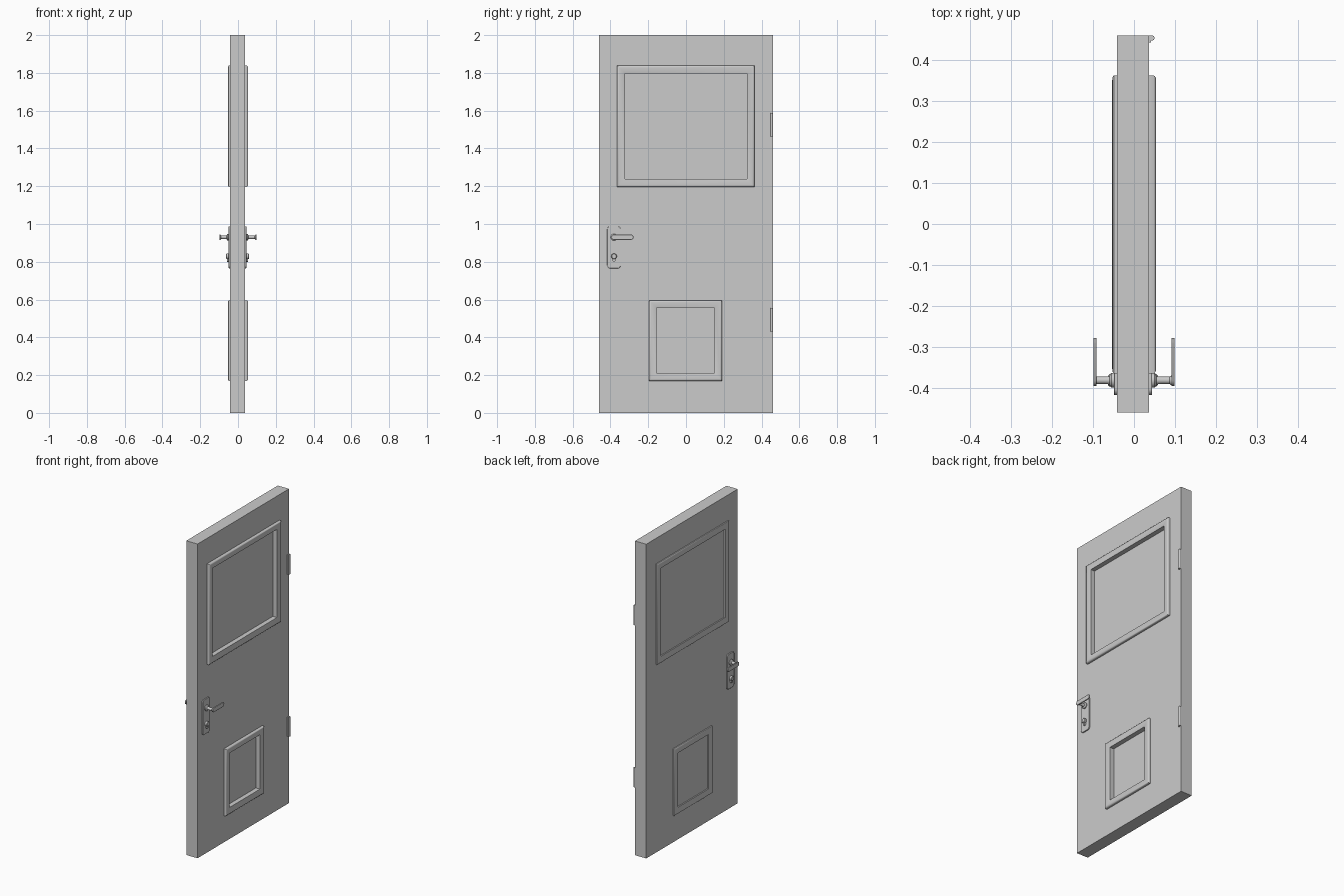
import bpy, bmesh, math

if "Cube" in bpy.data.objects:
    bpy.data.objects.remove(bpy.data.objects["Cube"])

FRONT, BACK = 0.037, -0.042      # slab faces along x
SIDES = [("right", FRONT, 1), ("left", BACK, -1)]


def loft(name, rings, wrap=False, smooth=True, bevel=0):
    """Skin a list of equal-length vertex rings; cap the ends unless wrapped."""
    bm = bmesh.new()
    vs = [[bm.verts.new(p) for p in r] for r in rings]
    n = len(rings[0])
    for a, b in zip(vs, vs[1:] + ([vs[0]] if wrap else [])):
        for i in range(n):
            j = (i + 1) % n
            bm.faces.new((a[i], a[j], b[j], b[i]))
    if not wrap:
        bm.faces.new(vs[0])
        bm.faces.new(vs[-1])
    bmesh.ops.recalc_face_normals(bm, faces=bm.faces)
    me = bpy.data.meshes.new(name)
    bm.to_mesh(me)
    bm.free()
    ob = bpy.data.objects.new(name, me)
    bpy.context.collection.objects.link(ob)
    if bevel:
        mod = ob.modifiers.new("bevel", "BEVEL")
        mod.width, mod.segments = bevel, 2
        mod.limit_method, mod.angle_limit = "ANGLE", math.radians(50)
    if smooth:
        bpy.ops.object.select_all(action="DESELECT")
        ob.select_set(True)
        bpy.context.view_layer.objects.active = ob
        bpy.ops.object.shade_smooth_by_angle(angle=math.radians(35))
    return ob


def rounded(y0, y1, z0, z1, r, n=6):
    """Rounded rectangle outline in the yz plane."""
    pts = []
    for k, (cy, cz) in enumerate([(y1 - r, z1 - r), (y0 + r, z1 - r),
                                  (y0 + r, z0 + r), (y1 - r, z0 + r)]):
        for i in range(n + 1):
            a = (k + i / n) * math.pi / 2
            pts.append((cy + r * math.cos(a), cz + r * math.sin(a)))
    return pts


def rect(y0, y1, z0, z1):
    return [(y0, z0), (y1, z0), (y1, z1), (y0, z1)]


def prism(name, outline, x0, x1, **kw):
    return loft(name, [[(x, y, z) for y, z in outline] for x in (x0, x1)], **kw)


def turned(name, x, s, y, z, profile, n=24):
    """Part turned about an x axis; profile = (distance out, radius)."""
    return loft(name, [[(x + s * d, y + r * math.cos(2 * math.pi * i / n),
                         z + r * math.sin(2 * math.pi * i / n)) for i in range(n)]
                       for d, r in profile])


# Door slab
slab = prism("door_slab", rect(-0.46, 0.46, 0, 2), BACK, FRONT, smooth=False)

# Panels: mitred moulding on both faces, recessed pocket on the right face
MOULD = [(0, -0.002), (0, 0.011), (0.002, 0.014), (0.006, 0.0165), (0.011, 0.017),
         (0.034, 0.014), (0.040, 0.012), (0.040, -0.002)]
for label, (y0, y1, z0, z1) in [("upper", (-0.364, 0.362, 1.197, 1.838)),
                                ("lower", (-0.195, 0.191, 0.17, 0.596))]:
    for side, x, s in SIDES:
        k = 1 if s > 0 else 0.65
        loft(f"{label}_panel_frame_{side}",
             [[(x + s * h * k, y, z) for y, z in rect(y0 + d, y1 - d, z0 + d, z1 - d)]
              for d, h in MOULD], wrap=True)
    i = 0.040
    cutter = prism(f"{label}_pocket_cutter", rect(y0 + i, y1 - i, z0 + i, z1 - i),
                   0.02, 0.1, smooth=False)
    mod = slab.modifiers.new("pocket", "BOOLEAN")
    mod.operation, mod.solver, mod.object = "DIFFERENCE", "EXACT", cutter
    bpy.context.view_layer.objects.active = slab
    bpy.ops.object.modifier_apply(modifier=mod.name)
    bpy.data.objects.remove(cutter)

# Lock sets on both faces
HY, HZ, KZ = -0.381, 0.93, 0.829
for side, x, s in SIDES:
    prism(f"handle_plate_{side}", rounded(-0.417, -0.346, 0.765, 0.988, 0.016),
          x - s * 0.002, x + s * 0.007, bevel=0.002)
    # Collar and neck
    turned(f"handle_neck_{side}", x, s, HY, HZ,
           [(0.005, 0.018), (0.013, 0.018), (0.016, 0.015), (0.018, 0.010),
            (0.030, 0.009), (0.050, 0.009), (0.054, 0.012)])
    # Lever grip
    prism(f"handle_lever_{side}", rounded(-0.395, -0.278, HZ - 0.014, HZ + 0.014, 0.0138),
          s * 0.091, s * 0.099, bevel=0.002)
    # Key cylinder with a narrow tail and key slot rib
    turned(f"key_cylinder_{side}", x, s, HY, KZ,
           [(0.005, 0.015), (0.018, 0.015), (0.021, 0.012)])
    prism(f"key_cylinder_tail_{side}", rounded(HY - 0.007, HY + 0.007, 0.8, KZ, 0.006),
          x + s * 0.004, x + s * 0.017)

# Hinges: leaf and knuckle
for label, z0, z1 in [("lower", 0.43, 0.555), ("upper", 1.462, 1.588)]:
    prism(f"{label}_hinge_leaf", rect(0.442, 0.46, z0, z1), 0.034, 0.042, smooth=False)
    loft(f"{label}_hinge_knuckle",
         [[(0.0435 + 0.0065 * math.cos(math.pi * i / 8),
            0.4535 + 0.0065 * math.sin(math.pi * i / 8), z) for i in range(16)]
          for z in (z0, z1)])
